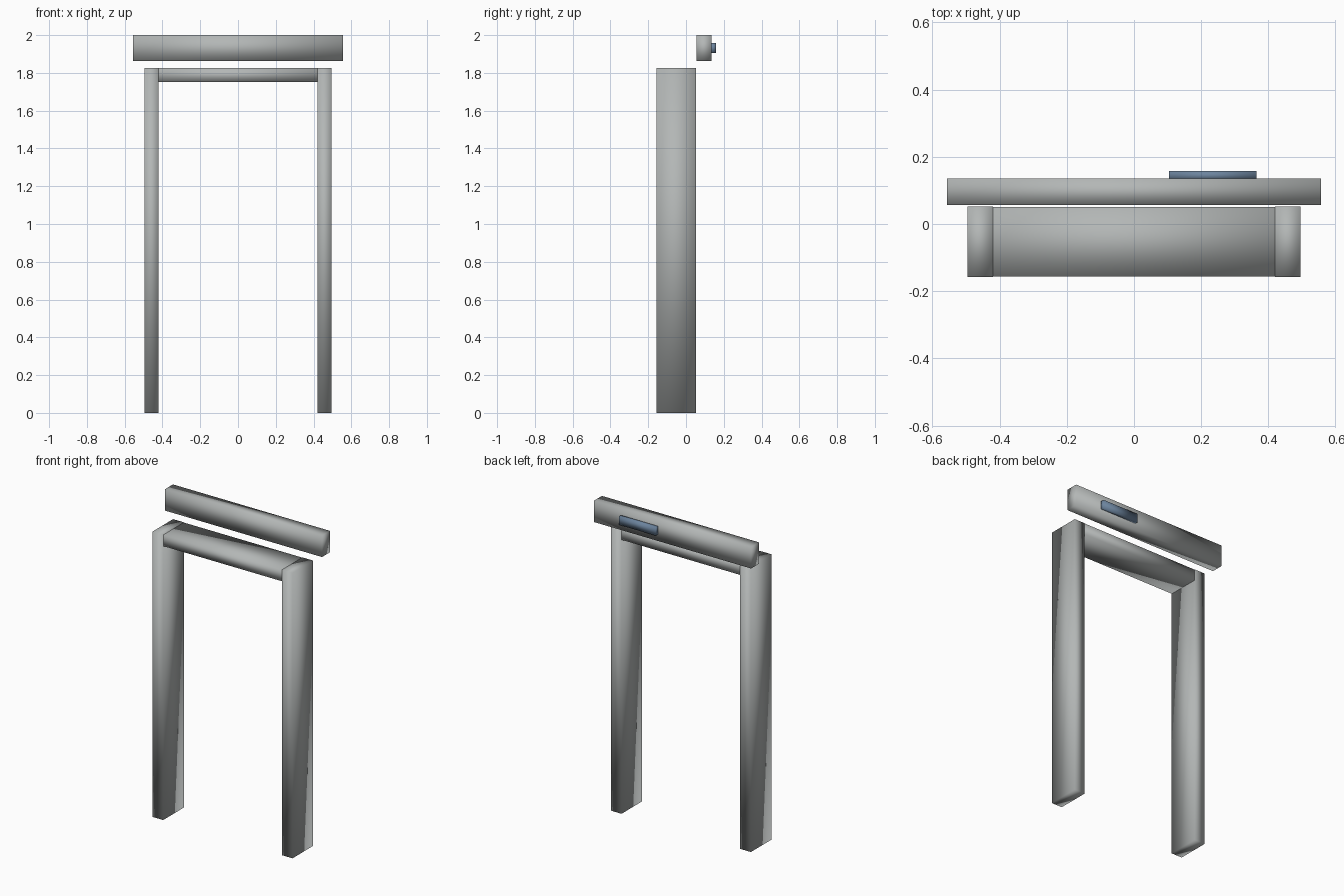
import bpy

# Remove the default cube
cube = bpy.data.objects.get("Cube")
if cube:
    bpy.data.objects.remove(cube, do_unlink=True)


def make_material(name, rgb):
    mat = bpy.data.materials.new(name)
    mat.use_nodes = True
    color = (*rgb, 1.0)
    mat.diffuse_color = color
    mat.node_tree.nodes["Principled BSDF"].inputs["Base Color"].default_value = color
    return mat


def make_box(name, x, y, z, mat):
    """Softly shaded box from its (min, max) extents on each axis."""
    spans = (x, y, z)
    bpy.ops.mesh.primitive_cube_add(size=1)
    obj = bpy.context.object
    obj.name = obj.data.name = name
    obj.location = [(lo + hi) / 2 for lo, hi in spans]
    obj.scale = [hi - lo for lo, hi in spans]
    bpy.ops.object.transform_apply(location=True, rotation=False, scale=True)
    bpy.ops.object.shade_smooth()
    obj.data.materials.append(mat)
    return obj


grey = make_material("warm grey metal", (0.45, 0.47, 0.465))
blue = make_material("slate blue", (0.15, 0.23, 0.34))

# Door frame: two posts and a lintel running through their tops
outer, inner = 0.496, 0.42
front, back, top = -0.157, 0.052, 1.826
make_box("left_post", (inner, outer), (front, back), (0, top), grey)
make_box("right_post", (-outer, -inner), (front, back), (0, top), grey)
inset = 0.001
make_box("lintel", (-outer + inset, outer - inset),
         (front + inset, back - inset), (1.753, top - inset), grey)

# Operator housing above and behind the frame, with its display plate
make_box("header_housing", (-0.556, 0.556), (0.056, 0.136), (1.863, 2.0), grey)
make_box("display_plate", (0.104, 0.365), (0.13, 0.158), (1.905, 1.958), blue)
